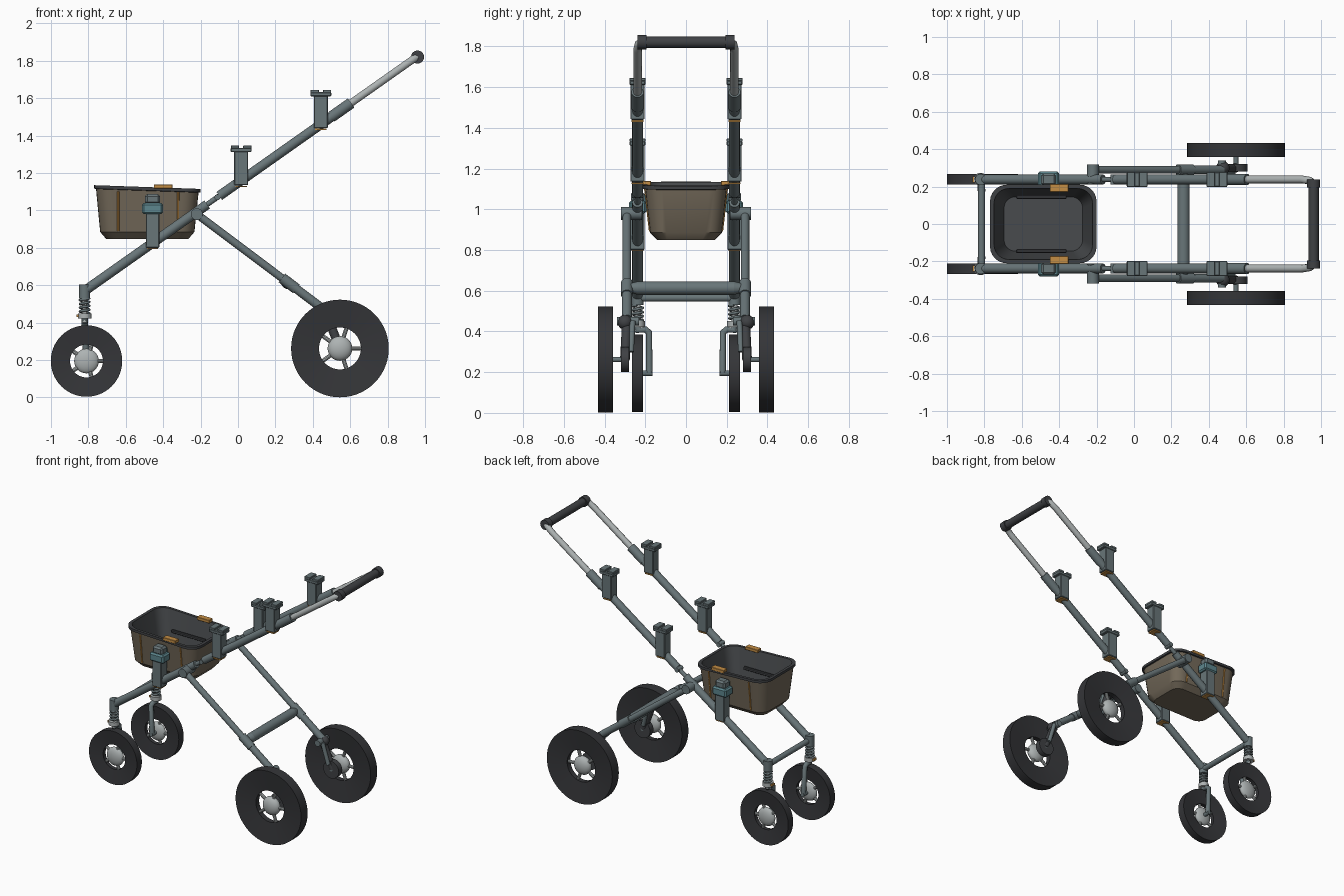
import bpy, bmesh, math
from mathutils import Vector, Matrix

if "Cube" in bpy.data.objects:
    bpy.data.objects.remove(bpy.data.objects["Cube"])


def material(name, r, g, b):
    m = bpy.data.materials.new(name)
    m.use_nodes = True
    m.diffuse_color = (r, g, b, 1)
    m.node_tree.nodes["Principled BSDF"].inputs["Base Color"].default_value = (r, g, b, 1)
    return m


STEEL = material("grey_steel", .14, .18, .19)
SILVER = material("light_metal", .42, .45, .45)
RUBBER = material("black_rubber", .035, .036, .04)
GRIP = material("dark_plastic", .05, .053, .058)
CLOTH = material("taupe_fabric", .17, .14, .10)
LINING = material("grey_lining", .065, .07, .075)
ORANGE = material("orange_trim", .55, .27, .06)
TEAL = material("teal_clip", .11, .24, .27)


def finish(bm, name, *mats):
    bmesh.ops.recalc_face_normals(bm, faces=bm.faces)
    me = bpy.data.meshes.new(name)
    bm.to_mesh(me)
    bm.free()
    for m in mats:
        me.materials.append(m)
    for p in me.polygons:
        p.use_smooth = True
    me.set_sharp_from_angle(angle=math.radians(35))
    ob = bpy.data.objects.new(name, me)
    bpy.context.collection.objects.link(ob)
    return ob


def tube(name, p, q, r, mat, r2=None, sides=20):
    p, q = Vector(p), Vector(q)
    d = q - p
    m = Matrix.Translation((p + q) / 2) @ d.to_track_quat('Z', 'Y').to_matrix().to_4x4()
    bm = bmesh.new()
    bmesh.ops.create_cone(bm, cap_ends=True, segments=sides, radius1=r,
                          radius2=r if r2 is None else r2, depth=d.length, matrix=m)
    return finish(bm, name, mat)


def box(name, c, size, mat, bevel=0.004):
    bm = bmesh.new()
    bmesh.ops.create_cube(bm, size=1, matrix=Matrix.Translation(c) @ Matrix.Diagonal((*size, 1)))
    if bevel:
        bmesh.ops.bevel(bm, geom=bm.edges[:], offset=bevel, segments=1, affect='EDGES')
    return finish(bm, name, mat)


def ball(name, c, r, mat, flat=1):
    bm = bmesh.new()
    bmesh.ops.create_uvsphere(bm, u_segments=24, v_segments=14, radius=r,
                              matrix=Matrix.Translation(c) @ Matrix.Diagonal((1, flat, 1, 1)))
    return finish(bm, name, mat)


def loft(bm, rings, closed=False):
    """Bridge equal-length vertex rings; returns the faces of each band."""
    n, bands = len(rings[0]), []
    pairs = list(zip(rings, rings[1:])) + ([(rings[-1], rings[0])] if closed else [])
    for a, b in pairs:
        bands.append([bm.faces.new((a[i], a[(i + 1) % n], b[(i + 1) % n], b[i])) for i in range(n)])
    return bands


def path(name, points, r, mat):
    cu = bpy.data.curves.new(name, 'CURVE')
    cu.dimensions, cu.bevel_depth, cu.bevel_resolution, cu.use_fill_caps = '3D', r, 3, True
    sp = cu.splines.new('POLY')
    sp.points.add(len(points) - 1)
    for pt, co in zip(sp.points, points):
        pt.co = (*co, 1)
    sp.use_smooth = True
    cu.materials.append(mat)
    ob = bpy.data.objects.new(name, cu)
    bpy.context.collection.objects.link(ob)
    return ob


def wheel(name, c, r, hole, half, s):
    # Tyre with slightly dished sides
    bm = bmesh.new()
    rings = []
    for rad, h in [(hole, -half * .5), (r, -half), (r, half), (hole, half * .5)]:
        rings.append([bm.verts.new((c[0] + rad * math.cos(a), c[1] + h, c[2] + rad * math.sin(a)))
                      for a in (math.tau * i / 56 for i in range(56))])
    loft(bm, rings, closed=True)
    finish(bm, name + "_tyre", RUBBER)
    ball(name + "_hub", c, .066, SILVER, half / .066)
    for i in range(5):
        a = math.tau * i / 5
        d = Vector((math.cos(a), 0, math.sin(a)))
        tube(name + "_spoke", Vector(c) + d * .05, Vector(c) + d * (hole + .01), .011, SILVER, sides=10)


def rail_z(x):
    """Height of the sloping main rail."""
    return .57 + (x + .82) * .705


def rail(x, y):
    return (x, y, rail_z(x))


def bracket(name, x, y, z0, z1):
    h = z1 - z0
    box(name + "_post", (x, y, z0 + h / 2 - .01), (.075, .07, h - .03), STEEL)
    box(name + "_cap", (x, y, z1 - .024), (.112, .078, .022), STEEL)
    for k in (-1, 1):
        box(name + "_prong", (x + k * .033, y, z1 - .008), (.044, .078, .016), STEEL, .002)
    box(name + "_trim", (x, y, z0 - .002), (.06, .06, .008), ORANGE, 0)


AX_F, AX_R = (-.81, .195), (.545, .262)
for s, side in ((-1, "right"), (1, "left")):
    n = side + "_"
    y = s * .238

    # Main rails with the folding link
    tube(n + "lower_rail", rail(-.82, y), rail(-.165, y), .026, STEEL)
    tube(n + "middle_rail", rail(-.1, y), rail(.6, y), .026, STEEL)
    tube(n + "rail_link", rail(-.18, y), rail(-.09, y), .014, STEEL)
    tube(n + "link_pin", rail(-.11, s * .21), rail(-.11, s * .265), .016, STEEL)
    tube(n + "rail_sleeve", rail(.5, y), rail(.605, y), .03, STEEL)
    path(n + "handle_rail", [rail(.58, y), rail(.9, y), rail(.94, s * .232), (.96, s * .215, 1.82)], .021, SILVER)
    tube(n + "handle_cap", (.96, s * .195, 1.82), (.96, s * .238, 1.82), .035, GRIP)

    # Upright mounting brackets
    bracket(n + "front_mount", .017, y, 1.13, 1.347)
    bracket(n + "rear_mount", .443, y, 1.435, 1.645)

    # Basket holder
    box(n + "holder_post", (-.457, y, .9), (.072, .07, .2), STEEL)
    box(n + "holder_trim", (-.457, y, .798), (.06, .06, .008), ORANGE, 0)
    box(n + "holder_clip", (-.457, y, 1.01), (.112, .086, .06), TEAL, .01)
    box(n + "holder_top", (-.457, y, 1.06), (.08, .066, .055), STEEL, .012)
    box(n + "holder_tongue", (-.457, s * .205, 1.04), (.06, .03, .06), TEAL)

    # Front suspension, fork and wheel
    fx = -.82
    tube(n + "front_socket", (fx, y, .53), (fx, y, .605), .03, STEEL)
    tube(n + "spring_core", (fx, y, .4), (fx, y, .54), .014, SILVER)
    path(n + "spring", [(fx + .025 * math.cos(t * .5), y + .025 * math.sin(t * .5), .45 + t * .0016)
                        for t in range(51)], .007, STEEL)
    tube(n + "fork_collar", (fx, y, .422), (fx, y, .45), .036, SILVER)
    box(n + "collar_trim", (fx - .033, y, .437), (.022, .03, .014), ORANGE, 0)
    path(n + "fork", [(fx, y, .43), (fx, y, .405), (fx, s * .2, .41), (fx, s * .182, .395),
                      (AX_F[0], s * .18, AX_F[1])], .017, STEEL)
    tube(n + "front_axle", (AX_F[0], s * .165, AX_F[1]), (AX_F[0], y, AX_F[1]), .014, STEEL)
    wheel(n + "front_wheel", (AX_F[0], y, AX_F[1]), .191, .088, .028, s)

    # Rear leg and pivot
    ly = s * .29
    hip, knee, heel = Vector((-.22, ly, .98)), Vector((.26, ly, .62)), Vector((.47, ly, .462))
    tube(n + "pivot", (-.22, s * .215, .98), (-.22, s * .318, .98), .032, STEEL)
    tube(n + "rear_leg", hip, heel, .021, STEEL)
    tube(n + "leg_sleeve", knee - (heel - knee) * .12, knee + (heel - knee) * .25, .029, STEEL)
    tube(n + "lower_leg", knee, heel, .024, STEEL)

    # Rear suspension arm and wheel
    tube(n + "arm_joint", (.47, s * .23, .45), (.47, s * .34, .45), .022, STEEL)
    ball(n + "arm_knob", (.475, s * .3, .445), .036, GRIP)
    tube(n + "swing_arm", (.47, ly, .45), (AX_R[0], s * .3, AX_R[1]), .024, GRIP)
    tube(n + "damper", (.49, s * .262, .45), (.53, s * .27, .3), .014, STEEL)
    tube(n + "brake_drum", (AX_R[0], s * .28, AX_R[1]), (AX_R[0], s * .32, AX_R[1]), .062, GRIP, sides=28)
    tube(n + "rear_axle", (AX_R[0], s * .28, AX_R[1]), (AX_R[0], s * .39, AX_R[1]), .013, STEEL)
    wheel(n + "rear_wheel", (AX_R[0], s * .396, AX_R[1]), .261, .112, .037, s)

    # Basket trim
    for x in (-.64, -.32):
        tube(n + "basket_seam", (x, s * .176, .89), (x, s * .2, 1.1), .006, ORANGE, sides=8)
    box(n + "rim_clip", (-.4, s * .193, 1.128), (.1, .042, .022), ORANGE, .002)
    box(n + "lining_bar", (-.495, s * .145, 1.0), (.27, .02, .02), GRIP)

# Cross members and handle
tube("front_crossbar", (-.815, -.24, .565), (-.815, .24, .565), .019, STEEL)
tube("rear_crossbar", (.265, -.235, .613), (.265, .235, .613), .033, STEEL)
for s in (-1, 1):
    tube("crossbar_end", (.265, s * .235, .613), (.265, s * .285, .613), .033, STEEL, .02)
tube("handle_grip", (.96, -.2, 1.82), (.96, .2, 1.82), .028, GRIP)

# Basket: rounded shell lofted from outer base to inner floor
bm = bmesh.new()
rings = []
for hx, hy, rad, z in [(.22, .14, .06, .848), (.252, .176, .08, .885), (.274, .2, .085, 1.105),
                       (.285, .21, .09, 1.107), (.285, .21, .09, 1.125), (.264, .19, .08, 1.125),
                       (.21, .145, .06, .87)]:
    ring = []
    for k, (sx, sy) in enumerate(((1, 1), (-1, 1), (-1, -1), (1, -1))):
        for j in range(7):
            a = math.pi / 2 * (k + j / 6)
            dx = sx * (hx - rad) + rad * math.cos(a)
            tilt = -.035 * dx if z > 1 else 0
            ring.append(bm.verts.new((-.485 + dx, sy * (hy - rad) + rad * math.sin(a), z + tilt)))
    rings.append(ring)
for band, idx in zip(loft(bm, rings), (0, 0, 1, 1, 1, 2)):
    for f in band:
        f.material_index = idx
bm.faces.new(rings[0])
bm.faces.new(rings[-1]).material_index = 2
finish(bm, "basket", CLOTH, GRIP, LINING)
